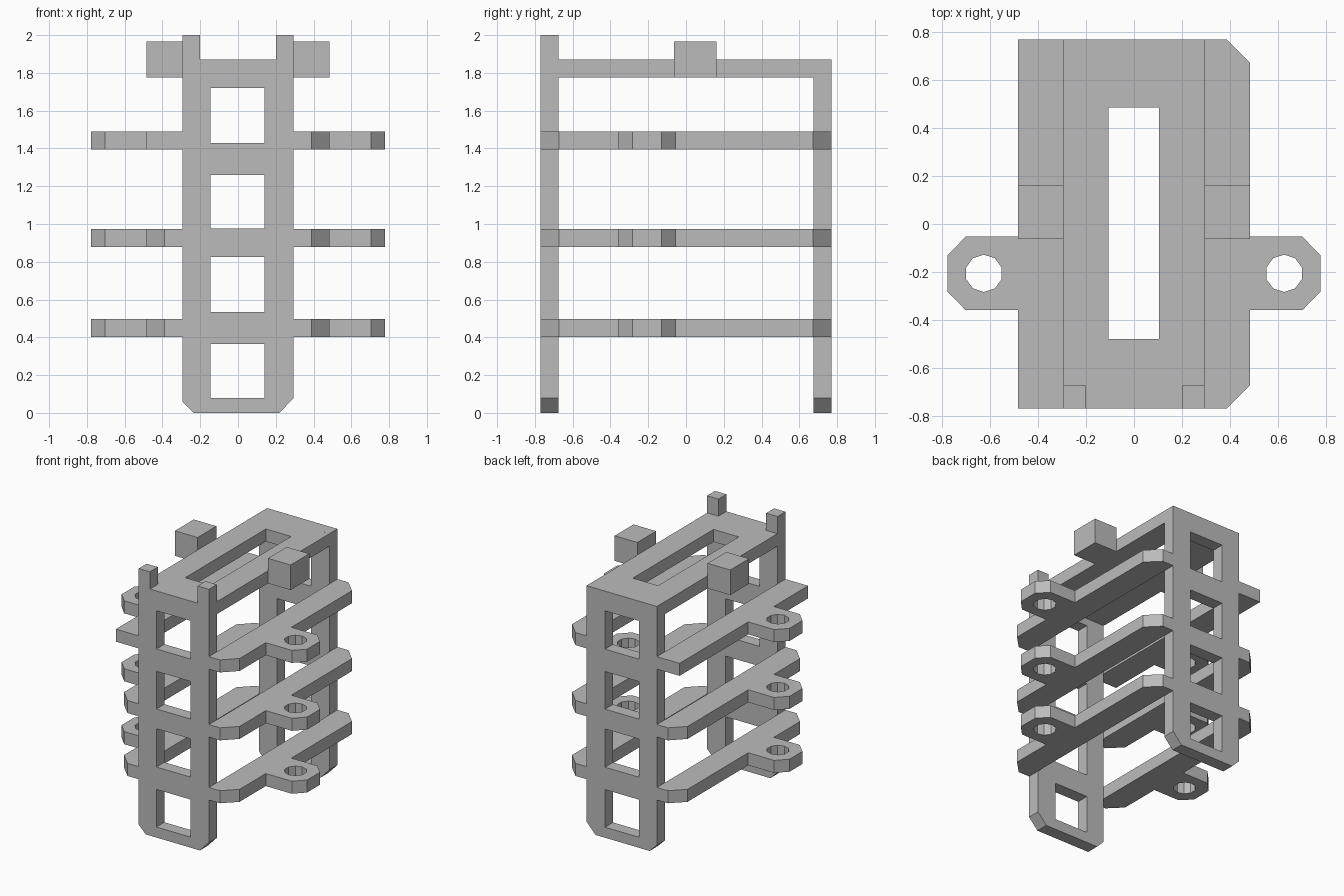
import bpy
import bmesh
from math import cos, sin, pi, radians
from mathutils import Matrix

cube = bpy.data.objects.get("Cube")
if cube:
    bpy.data.objects.remove(cube, do_unlink=True)

grey = bpy.data.materials.new("plain_grey")
grey.use_nodes = True
grey.diffuse_color = (0.5, 0.5, 0.5, 1)
grey.node_tree.nodes["Principled BSDF"].inputs["Base Color"].default_value = (0.5, 0.5, 0.5, 1)


def rect(x0, x1, y0, y1):
    return [(x0, y0), (x1, y0), (x1, y1), (x0, y1)]


def slab(name, loops, thickness, matrix):
    """Flat plate from an outline plus hole loops, centred on its own plane."""
    curve = bpy.data.curves.new(name, "CURVE")
    curve.dimensions = "2D"
    curve.fill_mode = "BOTH"
    curve.extrude = thickness / 2
    for loop in loops:
        spline = curve.splines.new("POLY")
        spline.points.add(len(loop) - 1)
        for point, (x, y) in zip(spline.points, loop):
            point.co = (x, y, 0, 1)
        spline.use_cyclic_u = True
        spline.use_smooth = False
    temp = bpy.data.objects.new(name + "_outline", curve)
    bpy.context.collection.objects.link(temp)
    bpy.context.view_layer.update()
    graph = bpy.context.evaluated_depsgraph_get()
    mesh = bpy.data.meshes.new_from_object(temp.evaluated_get(graph))
    bpy.data.objects.remove(temp, do_unlink=True)

    # Weld the caps to the walls and place the part
    bm = bmesh.new()
    bm.from_mesh(mesh)
    bmesh.ops.remove_doubles(bm, verts=bm.verts, dist=0.0005)
    bm.transform(matrix)
    bmesh.ops.recalc_face_normals(bm, faces=bm.faces)
    for face in bm.faces:
        face.smooth = False
        face.material_index = 0
    bm.to_mesh(mesh)
    bm.free()
    mesh.name = name
    mesh.materials.clear()
    mesh.materials.append(grey)
    obj = bpy.data.objects.new(name, mesh)
    bpy.context.collection.objects.link(obj)
    return obj


def level(z):
    return Matrix.Translation((0, 0, z))


def upright(y):
    return Matrix.Translation((0, y, 0)) @ Matrix.Rotation(radians(90), 4, "X")


W, D, T = 0.295, 0.77, 0.095      # half width, half depth, plate thickness
TOP, POST = 1.87, 2.0

# Ladder frames: clipped feet and four windows each
windows = [rect(-0.145, 0.14, z0, z1) for z0, z1 in
           ((0.08, 0.365), (0.535, 0.825), (0.975, 1.26), (1.43, 1.72))]
feet = [(-W, 0.06), (-0.235, 0), (0.22, 0), (W, 0.08)]
front_head = [(W, POST), (0.2, POST), (0.2, TOP), (-0.2, TOP), (-0.2, POST), (-W, POST)]
back_head = [(W, TOP), (-W, TOP)]
slab("front_frame", [feet + front_head] + windows, T, upright(-D + T / 2))
slab("back_frame", [feet + back_head] + windows, T, upright(D - T / 2))

# Slotted top plate between the frames
inner = D - T
slab("top_plate", [rect(-W, W, -inner, inner), rect(-0.107, 0.105, -0.48, 0.487)],
     T, level(TOP - T / 2))

# Side shelves: long strip with a drilled, clipped ear
E, EAR = 0.485, 0.778
hole = [(0.627 + 0.078 * cos(pi / 2 + i * pi / 5),
         -0.206 + 0.078 * sin(pi / 2 + i * pi / 5)) for i in range(10)]
ear = [(E, -0.36), (0.703, -0.36), (EAR, -0.283), (EAR, -0.13), (0.703, -0.053), (E, -0.053)]


def shelf(name, side, z, clip):
    front = [(E - clip, -D), (E, -D + clip)] if clip else [(E, -D)]
    back = [(E, D - clip), (E - clip, D)] if clip else [(E, D)]
    outline = [(W, -D)] + front + ear + back + [(W, D)]
    loops = [[(side * x, y) for x, y in loop] for loop in (outline, hole)]
    slab(name, loops, T, level(z))


for label, z in (("lower", 0.45), ("middle", 0.927), ("upper", 1.442)):
    shelf(label + "_left_shelf", 1, z, 0.097)
    shelf(label + "_right_shelf", -1, z, 0 if label == "upper" else 0.097)

# Blocks on the sides of the top plate
for label, x0, x1 in (("left", W, E), ("right", -E, -W)):
    slab(label + "_block", [rect(x0, x1, -0.063, 0.162)], 0.19, level(1.87))
